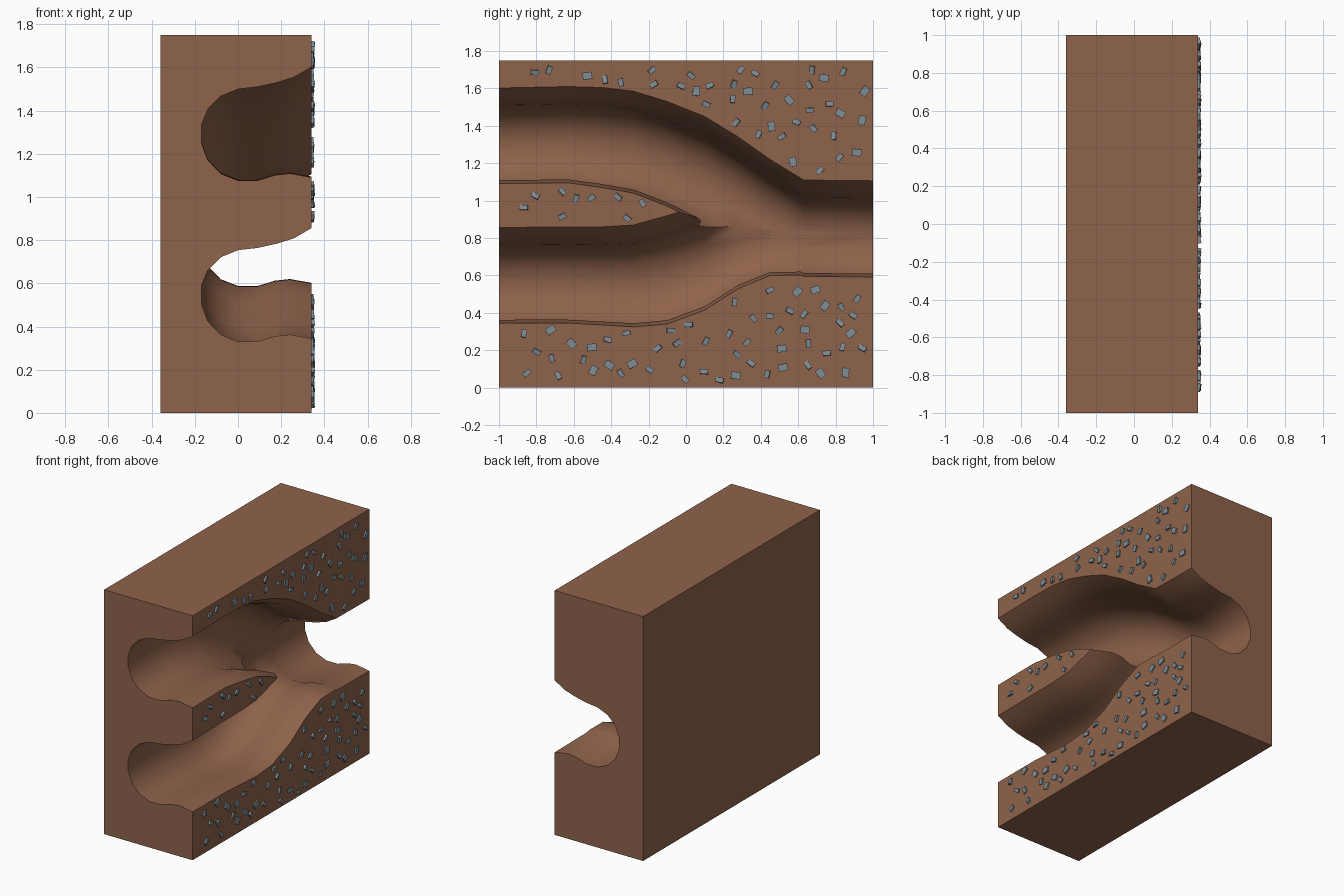
import bpy, bmesh, math, random
from mathutils import Matrix, Vector, Euler

if "Cube" in bpy.data.objects:
    bpy.data.objects.remove(bpy.data.objects["Cube"])

random.seed(7)
FACE = 0.34  # x of the cut-away side


def material(name, rgb):
    m = bpy.data.materials.new(name)
    m.diffuse_color = (*rgb, 1)
    m.use_nodes = True
    m.node_tree.nodes["Principled BSDF"].inputs["Base Color"].default_value = m.diffuse_color
    return m


soil = material("brown soil", (0.275, 0.125, 0.070))
stone = material("grey blue stone", (0.21, 0.265, 0.30))


def finish(bm, name, mat):
    bmesh.ops.recalc_face_normals(bm, faces=bm.faces)
    me = bpy.data.meshes.new(name)
    bm.to_mesh(me)
    bm.free()
    me.materials.append(mat)
    ob = bpy.data.objects.new(name, me)
    bpy.context.collection.objects.link(ob)
    return ob


# Tunnel cross-section: x, and height as a fraction of the mouth (0 = lower lip, 1 = upper lip)
profile = [(x, (z - 1.09) / 0.51) for x, z in [
    (0.50, 1.60), (0.34, 1.60), (0.26, 1.553), (0.18, 1.528), (0.09, 1.508), (0.0, 1.498),
    (-0.08, 1.465), (-0.14, 1.405), (-0.17, 1.33), (-0.17, 1.25), (-0.14, 1.17),
    (-0.08, 1.107), (0.0, 1.075), (0.09, 1.075), (0.17, 1.10), (0.24, 1.108),
    (0.34, 1.09), (0.50, 1.09)]]

# Sections along each tunnel: y, lower lip, upper lip
upper = [(-1.1, 1.09, 1.60), (-0.63, 1.095, 1.61), (-0.45, 1.07, 1.605), (-0.28, 1.04, 1.585),
         (-0.1, 0.97, 1.53), (0.1, 0.87, 1.45), (0.28, 0.77, 1.34), (0.45, 0.67, 1.22),
         (0.63, 0.595, 1.11), (1.1, 0.59, 1.105)]
lower = [(-1.1, 0.345, 0.855), (-0.63, 0.345, 0.86), (-0.45, 0.335, 0.86), (-0.28, 0.325, 0.87),
         (-0.1, 0.34, 0.92), (0.1, 0.415, 0.98), (0.28, 0.53, 1.07), (0.45, 0.60, 1.11),
         (0.66, 0.603, 1.10)]


def tunnel(name, sections):
    bm = bmesh.new()
    rings = [[bm.verts.new((x, y, lo + t * (hi - lo))) for x, t in profile]
             for y, lo, hi in sections]
    n = len(profile)
    for a, b in zip(rings, rings[1:]):
        for i in range(n):
            j = (i + 1) % n
            bm.faces.new((a[i], a[j], b[j], b[i]))
    bm.faces.new(rings[0])
    bm.faces.new(rings[-1])
    return finish(bm, name, soil)


# Soil block
bm = bmesh.new()
bmesh.ops.create_cube(bm, size=1, matrix=Matrix.Translation((-0.01, 0, 0.875))
                      @ Matrix.Diagonal((0.70, 2, 1.75, 1)))
block = finish(bm, "soil_block", soil)

# Carve the two joining tunnels
bpy.context.view_layer.objects.active = block
block.select_set(True)
for name, sections in (("upper_tunnel_cutter", upper), ("lower_tunnel_cutter", lower)):
    cutter = tunnel(name, sections)
    mod = block.modifiers.new(name, 'BOOLEAN')
    mod.operation = 'DIFFERENCE'
    mod.solver = 'EXACT'
    mod.object = cutter
    bpy.ops.object.modifier_apply(modifier=mod.name)
    bpy.data.objects.remove(cutter)
bpy.ops.object.shade_smooth_by_angle(angle=math.radians(40))


# Pebbles scattered on the remaining flat face
def lips(sections, y):
    for a, b in zip(sections, sections[1:]):
        if a[0] <= y <= b[0]:
            f = (y - a[0]) / (b[0] - a[0])
            return a[1] + f * (b[1] - a[1]), a[2] + f * (b[2] - a[2])
    return None


def on_soil(y, z, gap=0.035):
    for sections in (upper, lower):
        mouth = lips(sections, y)
        if mouth and mouth[0] - gap < z < mouth[1] + gap:
            return False
    return True


bm = bmesh.new()
placed = []
for _ in range(6000):
    if len(placed) >= 105:
        break
    y, z = random.uniform(-0.93, 0.96), random.uniform(0.04, 1.71)
    if not on_soil(y, z) or any(math.hypot(y - p, z - q) < 0.075 for p, q in placed):
        continue
    placed.append((y, z))
    big = random.random() < 0.25
    size = (0.02, 0.05, 0.038) if big else (0.024, 0.042, 0.026)
    tilt = 0.04 if big else 0.2
    rot = Euler((random.uniform(0, math.pi), random.uniform(-tilt, tilt),
                 random.uniform(-tilt, tilt)), 'ZYX').to_matrix().to_4x4()
    bmesh.ops.create_cube(bm, size=1, matrix=Matrix.Translation((FACE, y, z)) @ rot
                          @ Matrix.Diagonal((*size, 1)))
finish(bm, "pebbles", stone)
